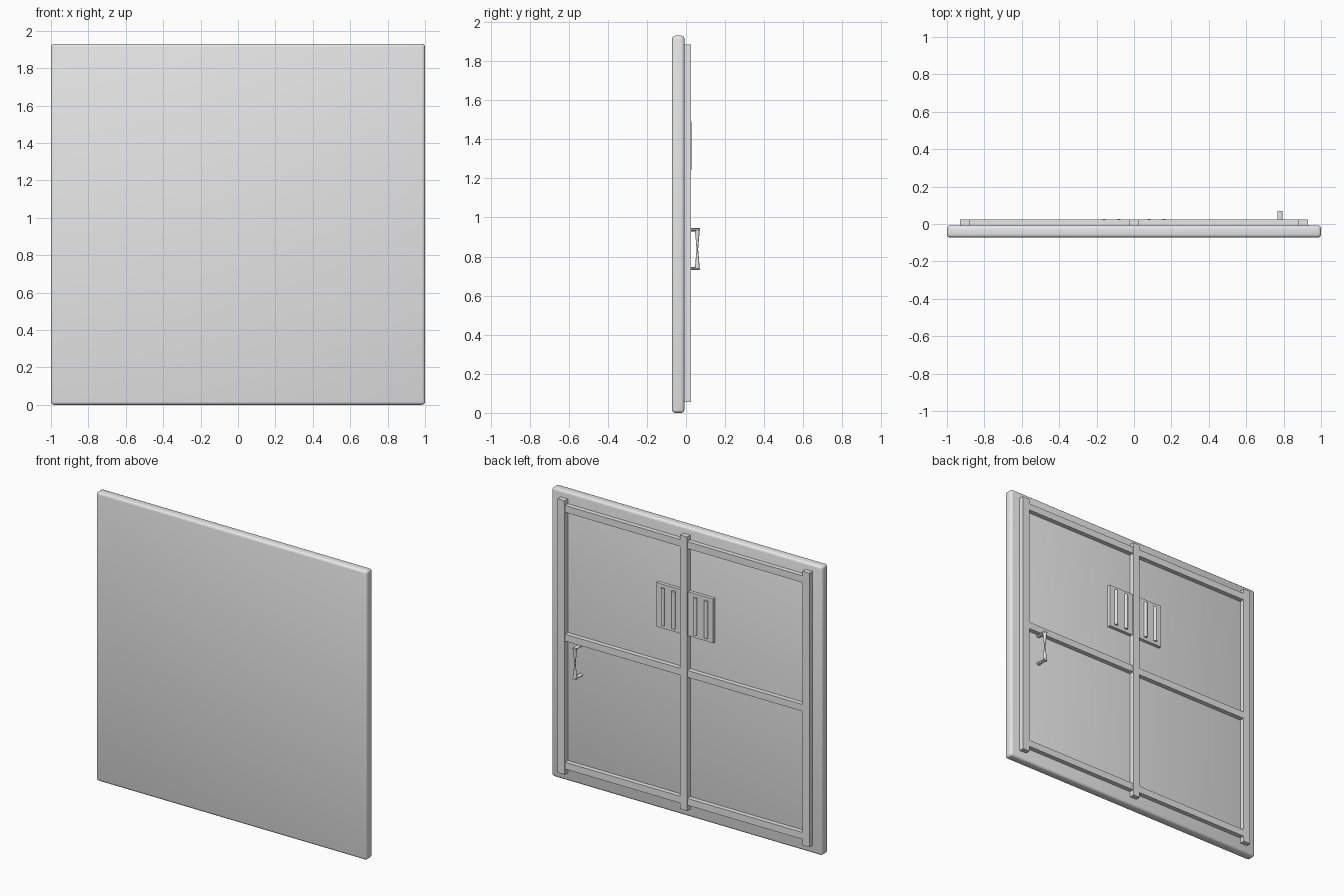
import bpy
import bmesh
from mathutils import Matrix

cube = bpy.data.objects.get("Cube")
if cube:
    bpy.data.objects.remove(cube, do_unlink=True)

GREY = 0.8
metal = bpy.data.materials.new("grey_metal")
metal.use_nodes = True
metal.diffuse_color = (GREY, GREY, GREY, 1)
metal.node_tree.nodes["Principled BSDF"].inputs["Base Color"].default_value = (GREY, GREY, GREY, 1)

BACK = -0.008    # rear face of the slab
PROUD = 0.025    # outer face of the bracing


def finish(name, bm, smooth=False):
    mesh = bpy.data.meshes.new(name)
    bm.to_mesh(mesh)
    bm.free()
    mesh.materials.append(metal)
    obj = bpy.data.objects.new(name, mesh)
    bpy.context.collection.objects.link(obj)
    if smooth:
        bpy.ops.object.select_all(action='DESELECT')
        obj.select_set(True)
        bpy.context.view_layer.objects.active = obj
        bpy.ops.object.shade_smooth_by_angle()
    return obj


def box(name, x, y, z, bevel=0):
    """Box from (min, max) pairs, with optional rounded edges."""
    bm = bmesh.new()
    bmesh.ops.create_cube(bm, size=1)
    for v in bm.verts:
        for axis, (low, high) in enumerate((x, y, z)):
            v.co[axis] = low if v.co[axis] < 0 else high
    if bevel:
        bmesh.ops.bevel(bm, geom=bm.edges[:], offset=bevel, segments=3,
                        profile=0.5, affect='EDGES')
    return finish(name, bm, smooth=bool(bevel))


def rod(name, centre, length, rx, ry, axis='Z', waist=1):
    """Elliptic rod along Z or Y, optionally pinched at mid length."""
    bm = bmesh.new()
    bmesh.ops.create_cone(bm, cap_ends=True, segments=16, radius1=1,
                          radius2=1, depth=length)
    if waist != 1:
        sides = [e for e in bm.edges if abs(e.verts[0].co.z - e.verts[1].co.z) > length / 2]
        bmesh.ops.subdivide_edges(bm, edges=sides, cuts=1)
        for v in bm.verts:
            if abs(v.co.z) < length / 4:
                v.co.xy *= waist
    turn = Matrix.Rotation(1.5707963, 4, 'X') if axis == 'Y' else Matrix()
    bm.transform(Matrix.Translation(centre) @ turn @ Matrix.Diagonal((rx, ry, 1, 1)))
    return finish(name, bm, smooth=True)


# Main slab
box("door_slab", (-1, 1), (-0.072, BACK), (0, 1.93), bevel=0.016)

# Upright braces
for name, x in (("right", -0.905), ("middle", 0), ("left", 0.905)):
    box(name + "_upright", (x - 0.026, x + 0.026), (BACK, PROUD), (0.055, 1.885))

# Cross rails
for name, z in (("bottom", 0.115), ("middle", 0.97), ("top", 1.83)):
    box(name + "_rail", (-0.89, 0.89), (BACK, PROUD - 0.002), (z - 0.023, z + 0.023))

# Vent plate and its bars
box("vent_plate", (-0.21, 0.21), (BACK, 0.014), (1.22, 1.515))
for i in (-2, -1, 1, 2):
    rod(f"vent_bar_{i + 3}", (i * 0.08, 0.016, 1.367), 0.25, 0.012, 0.012)

# Pull handle: two posts and a pinched grip
for name, z in (("lower", 0.738), ("upper", 0.937)):
    rod(name + "_handle_post", (0.78, 0.03, z), 0.078, 0.014, 0.008, axis='Y')
rod("handle_grip", (0.78, 0.058, 0.8375), 0.21, 0.014, 0.013, waist=0.3)
